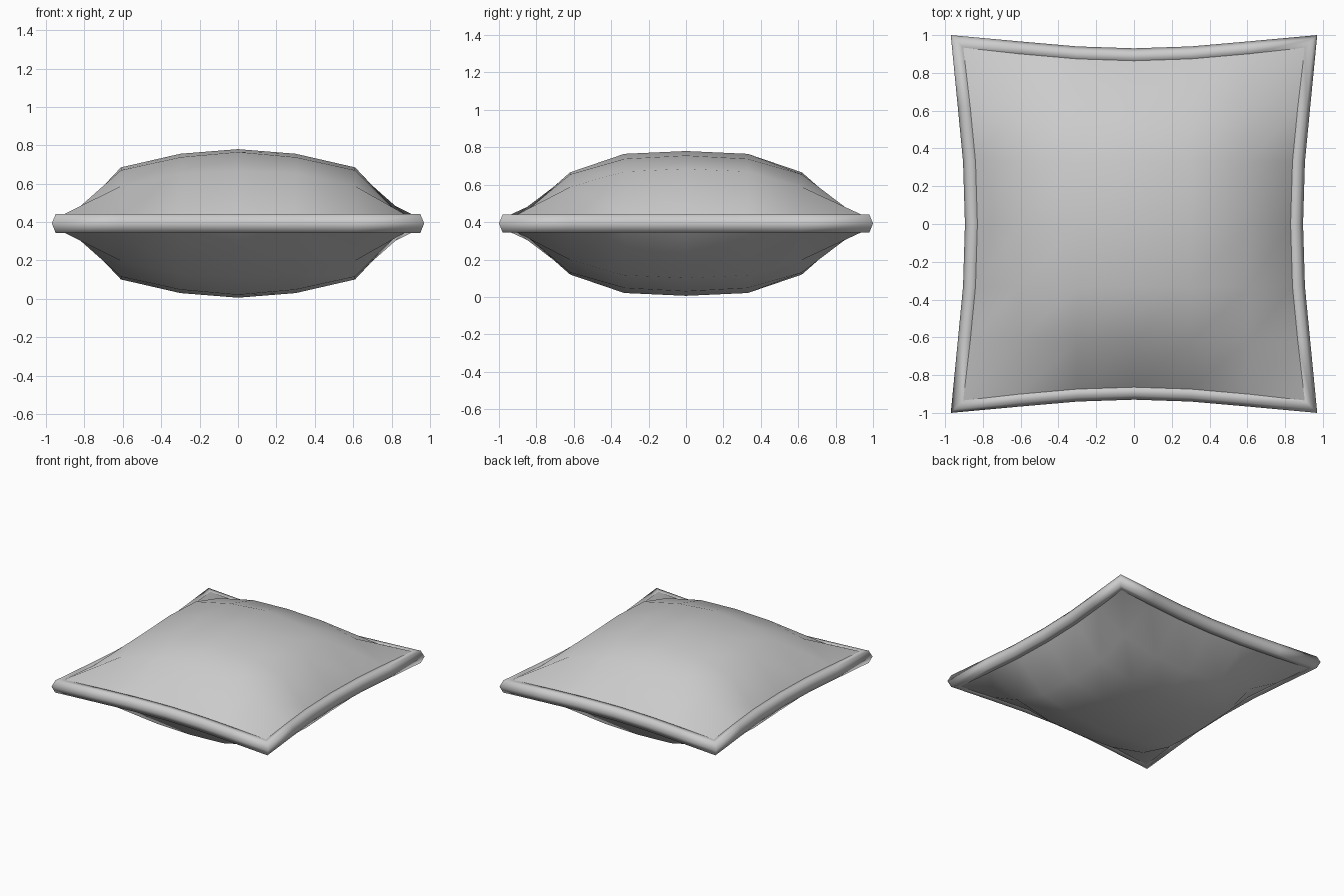
import bpy
import bmesh

cube = bpy.data.objects.get("Cube")
if cube:
    bpy.data.objects.remove(cube, do_unlink=True)

fabric = bpy.data.materials.new("grey_fabric")
fabric.use_nodes = True
colour = (0.6, 0.6, 0.6, 1)
fabric.diffuse_color = colour
fabric.node_tree.nodes["Principled BSDF"].inputs["Base Color"].default_value = colour

MID = 0.393          # height of the seam
HALF = 0.049         # half thickness of the piping
XS = [0, 0.3, 0.61, 0.97]
YS = [0, 0.33, 0.62, 1.0]
SIDE_X = [0.895, 0.905, 0.933, 0.97]   # bowed left and right edges
SIDE_Y = [0.93, 0.94, 0.967, 1.0]      # bowed front and back edges
PUFF = [[0.387, 0.363, 0.292],         # cushion height above the seam
        [0.372, 0.345, 0.277],
        [0.273, 0.262, 0.195]]


def sign(n):
    return (n > 0) - (n < 0)


def plan(i, j, inset):
    """Position in plan of grid point i, j, with the rim moved inwards."""
    a, b = abs(i), abs(j)
    x = SIDE_X[b] - inset if a == 3 else XS[a]
    y = SIDE_Y[a] - inset if b == 3 else YS[b]
    return sign(i) * x, sign(j) * y


def finish(name, bm):
    bmesh.ops.recalc_face_normals(bm, faces=bm.faces)
    mesh = bpy.data.meshes.new(name)
    bm.to_mesh(mesh)
    bm.free()
    mesh.materials.append(fabric)
    mesh.shade_smooth()
    obj = bpy.data.objects.new(name, mesh)
    bpy.context.collection.objects.link(obj)
    return obj


# Cushion: puffed upper panel, mirrored below the seam
bm = bmesh.new()
steps = range(-3, 4)
grid = {}
for i in steps:
    for j in steps:
        a, b = abs(i), abs(j)
        z = HALF if 3 in (a, b) else PUFF[b][a]
        grid[i, j] = bm.verts.new((*plan(i, j, 0.066), z))
for i in steps[:-1]:
    for j in steps[:-1]:
        bm.faces.new([grid[i, j], grid[i + 1, j], grid[i + 1, j + 1], grid[i, j + 1]])
cushion = finish("cushion", bm)
cushion.location.z = MID
mirror = cushion.modifiers.new("underside", "MIRROR")
mirror.use_axis = (False, False, True)
mirror.use_mirror_merge = False

# Piping: six-sided section swept around the rim with mitred corners
section = [(0, 0), (0.02, HALF), (0.066, HALF), (0.086, 0), (0.066, -HALF), (0.02, -HALF)]
rim = [(i, -3) for i in range(-3, 3)] + [(3, j) for j in range(-3, 3)]
rim += [(-i, -j) for i, j in rim]
bm = bmesh.new()
rings = [[bm.verts.new((*plan(i, j, inset), z)) for inset, z in section] for i, j in rim]
for k, ring in enumerate(rings):
    after = rings[(k + 1) % len(rings)]
    for s in range(len(section)):
        t = (s + 1) % len(section)
        bm.faces.new([ring[s], after[s], after[t], ring[t]])
piping = finish("piping", bm)
piping.location.z = MID
